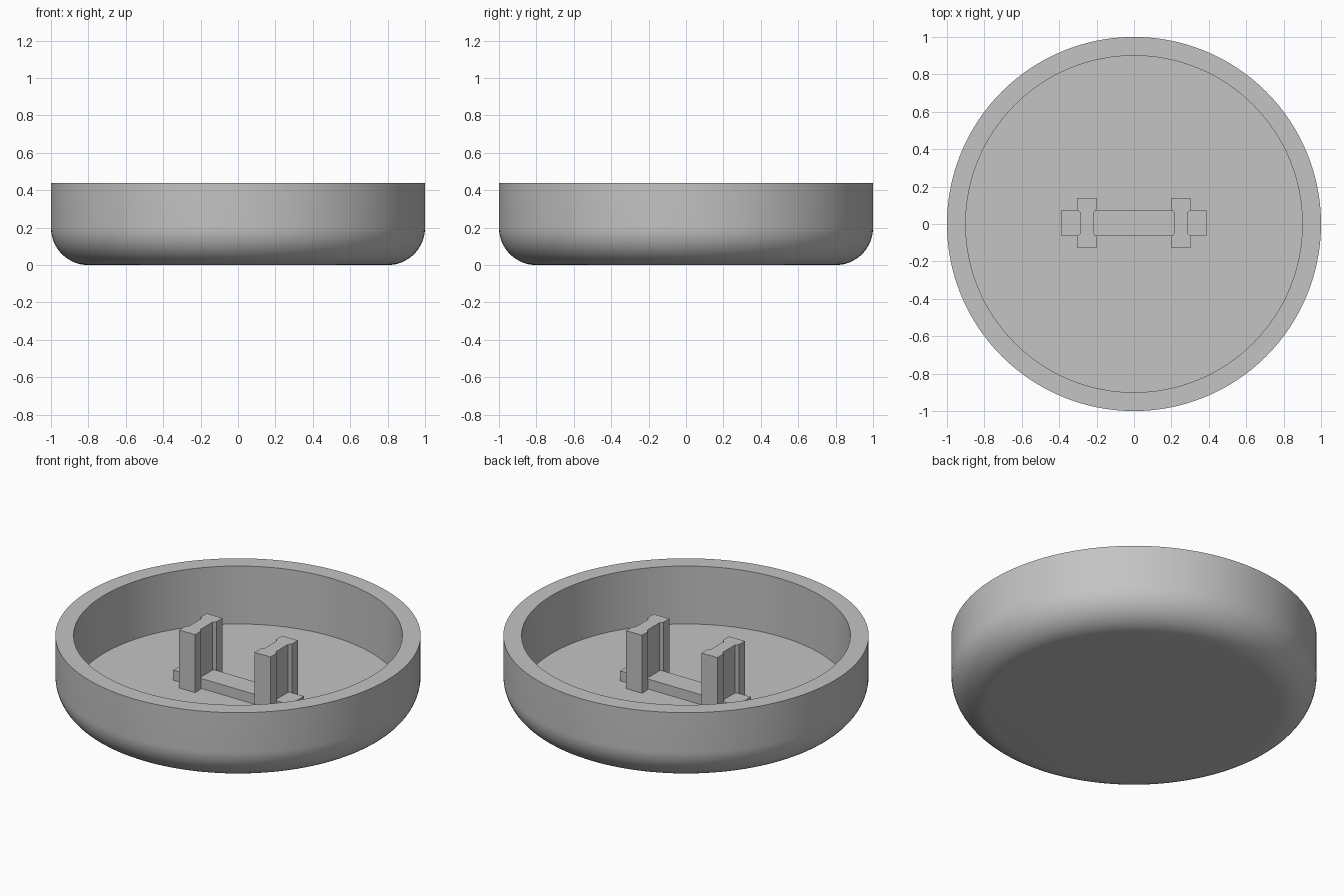
import bpy, bmesh, math

if "Cube" in bpy.data.objects:
    bpy.data.objects.remove(bpy.data.objects["Cube"], do_unlink=True)

grey = bpy.data.materials.new("plain_grey")
grey.use_nodes = True
grey.diffuse_color = (0.55, 0.55, 0.55, 1)
grey.node_tree.nodes["Principled BSDF"].inputs["Base Color"].default_value = (0.55, 0.55, 0.55, 1)

TOP, FLOOR, FILLET = 0.44, 0.09, 0.2
MID_Y = 0.005


def finish(name, bm):
    bmesh.ops.recalc_face_normals(bm, faces=bm.faces)
    mesh = bpy.data.meshes.new(name)
    bm.to_mesh(mesh)
    bm.free()
    mesh.materials.append(grey)
    obj = bpy.data.objects.new(name, mesh)
    bpy.context.collection.objects.link(obj)
    return obj


def prism(name, outline, z0, z1):
    """Extrude a flat outline upwards from z0 to z1."""
    bm = bmesh.new()
    base = bm.faces.new([bm.verts.new((x, y, z0)) for x, y in outline])
    top = bmesh.ops.extrude_face_region(bm, geom=[base])["geom"]
    verts = [v for v in top if isinstance(v, bmesh.types.BMVert)]
    bmesh.ops.translate(bm, verts=verts, vec=(0, 0, z1 - z0))
    return finish(name, bm)


# Round dish: lathed profile with a rounded lower edge
profile = [(0, 0)]
for i in range(17):
    a = math.pi / 2 * i / 16
    profile.append((1 - FILLET + FILLET * math.sin(a), FILLET - FILLET * math.cos(a)))
profile += [(1, TOP), (0.9, TOP), (0.9, FLOOR), (0, FLOOR)]
bm = bmesh.new()
verts = [bm.verts.new((r, 0, z)) for r, z in profile]
edges = [bm.edges.new(pair) for pair in zip(verts, verts[1:])]
bmesh.ops.spin(bm, geom=verts + edges, cent=(0, 0, 0), axis=(0, 0, 1),
               angle=2 * math.pi, steps=128)
bmesh.ops.remove_doubles(bm, verts=bm.verts, dist=0.0001)
dish = finish("dish", bm)
bpy.ops.object.select_all(action="DESELECT")
bpy.context.view_layer.objects.active = dish
dish.select_set(True)
bpy.ops.object.shade_smooth_by_angle(angle=math.radians(30))

# Low rib along the floor
rib = [(-0.39, -0.067), (0.39, -0.067), (0.39, 0.067), (-0.39, 0.067)]
prism("floor_rib", [(x, y + MID_Y) for x, y in rib], FLOOR - 0.01, 0.15)

# Two upright clips with a shallow groove on both broad sides
half = [(0.053, -0.131), (0.053, -0.075), (0.038, -0.058),
        (0.038, 0.058), (0.053, 0.075), (0.053, 0.131)]
section = half + [(-x, -y) for x, y in half]
for name, cx in (("right_clip", -0.252), ("left_clip", 0.252)):
    prism(name, [(cx + x, y + MID_Y) for x, y in section], FLOOR - 0.01, TOP)
